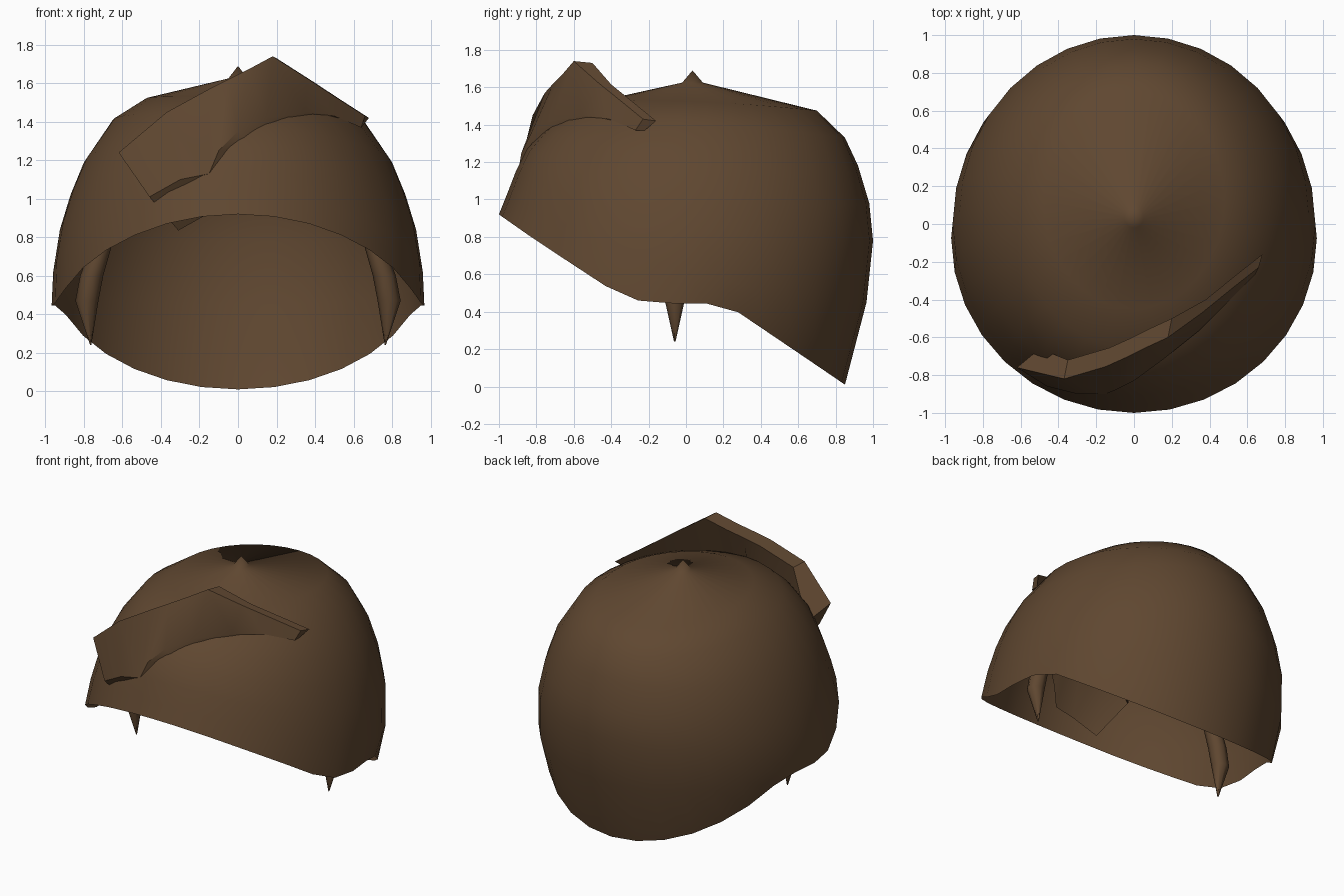
import bpy, math

if "Cube" in bpy.data.objects:
    bpy.data.objects.remove(bpy.data.objects["Cube"])

brown = bpy.data.materials.new("dark_brown")
brown.diffuse_color = (0.115, 0.063, 0.030, 1)
brown.use_nodes = True
brown.node_tree.nodes["Principled BSDF"].inputs["Base Color"].default_value = brown.diffuse_color


def make(name, verts, faces, angle):
    me = bpy.data.meshes.new(name)
    me.from_pydata(verts, [], faces)
    me.update()
    ob = bpy.data.objects.new(name, me)
    bpy.context.collection.objects.link(ob)
    me.materials.append(brown)
    bpy.ops.object.select_all(action='DESELECT')
    ob.select_set(True)
    bpy.context.view_layer.objects.active = ob
    bpy.ops.object.mode_set(mode='EDIT')
    bpy.ops.mesh.select_all(action='SELECT')
    bpy.ops.mesh.normals_make_consistent(inside=False)
    bpy.ops.object.mode_set(mode='OBJECT')
    bpy.ops.object.shade_smooth_by_angle(angle=math.radians(angle))
    return ob


def loft(rings):
    """Quads between consecutive closed rings of equal size."""
    n = len(rings[0])
    verts = [p for r in rings for p in r]
    faces = [(k * n + i, k * n + (i + 1) % n, (k + 1) * n + (i + 1) % n, (k + 1) * n + i)
             for k in range(len(rings) - 1) for i in range(n)]
    return verts, faces


# Hair cap: open dome of tilted rings, slanted rim, small peak on the crown
N = 32
RIM = [(-1, .92), (-.8, .78), (-.35, .485), (-.2, .445), (.12, .445), (.26, .41), (.6, .18), (.85, .01)]


def rim_z(y):
    for (y0, z0), (y1, z1) in zip(RIM, RIM[1:]):
        if y <= y1 + 1e-6:
            return z0 + (z1 - z0) * (y - y0) / (y1 - y0)
    return RIM[-1][1]


# front y, front z, back y, back z, half width, side z
LEVELS = [(-.96, 1.02, .965, .45, .96, .62),
          (-.91, 1.15, 1.0, .78, .925, .84),
          (-.85, 1.27, .98, .98, .87, 1.02),
          (-.76, 1.37, .92, 1.18, .80, 1.19),
          (-.66, 1.45, .85, 1.33, .65, 1.41),
          (-.45, 1.53, .70, 1.475, .48, 1.52),
          (-.02, 1.625, .09, 1.625, .05, 1.625)]
angles = [2 * math.pi * i / N for i in range(N)]
rings = [[(.968 * math.sin(a), -.075 + .925 * math.cos(a), rim_z(-.075 + .925 * math.cos(a)))
          for a in angles]]
for yf, zf, yb, zb, w, zs in LEVELS:
    rings.append([(w * math.sin(a), (yf + yb) / 2 + (yb - yf) / 2 * math.cos(a),
                   zs + (zb - zf) / 2 * math.cos(a) + ((zf + zb) / 2 - zs) * math.cos(a) ** 2)
                  for a in angles])
verts, faces = loft(rings)
base = len(verts) - N
verts.append((0, .035, 1.69))
faces += [(base + i, base + (i + 1) % N, len(verts) - 1) for i in range(N)]
make("hair_cap", verts, faces, 50)

# Swept fringe: thick plate of cross-sections (top edge, bottom edge)
SWEEP = [((-.62, -.76, 1.24), (-.46, -.86, 1.01)),
         ((-.37, -.82, 1.45), (-.30, -.90, 1.10)),
         ((-.15, -.755, 1.57), (-.15, -.90, 1.13)),
         ((-.05, -.71, 1.62), (-.10, -.88, 1.25)),
         ((.05, -.66, 1.67), (0, -.83, 1.35)),
         ((.18, -.60, 1.74), (.15, -.72, 1.42)),
         ((.36, -.47, 1.625), (.35, -.56, 1.45)),
         ((.52, -.34, 1.52), (.50, -.41, 1.43)),
         ((.66, -.23, 1.43), (.64, -.27, 1.37))]
rings = []
for k, (t, b) in enumerate(SWEEP):
    f = 1 if k < 3 else (8 - k) / 6      # lower edge is thickest at the wide end
    g = 1 if k == 0 else 0
    t2 = (t[0] + .02 + .10 * g, t[1] + .07 + .03 * (k < 6), t[2] - .01 - .12 * g)
    b2 = (b[0] + .15 * f, b[1] + .05 + .06 * f, b[2] - .175 * f)
    rings.append([t, b, b2, t2])
verts, faces = loft(rings)
last = len(verts) - 4
faces += [(0, 1, 2, 3), (last, last + 1, last + 2, last + 3)]
make("swept_fringe", verts, faces, 35)

# Sideburns: tapered locks hanging inside each side; z, inner x, outer x, half depth
LOCK = [(.24, .762, .768, .004), (.47, .725, .845, .055), (.60, .70, .82, .06),
        (.74, .66, .77, .06), (.88, .63, .70, .03)]
M = 8
for side, name in ((-1, "left_sideburn"), (1, "right_sideburn")):
    rings = [[(side * ((xi + xo) / 2 + (xo - xi) / 2 * math.cos(2 * math.pi * i / M)),
               -.06 + d * math.sin(2 * math.pi * i / M), z) for i in range(M)]
             for z, xi, xo, d in LOCK]
    verts, faces = loft(rings)
    faces += [tuple(range(M)), tuple(range(len(verts) - M, len(verts)))]
    make(name, verts, faces, 50)
